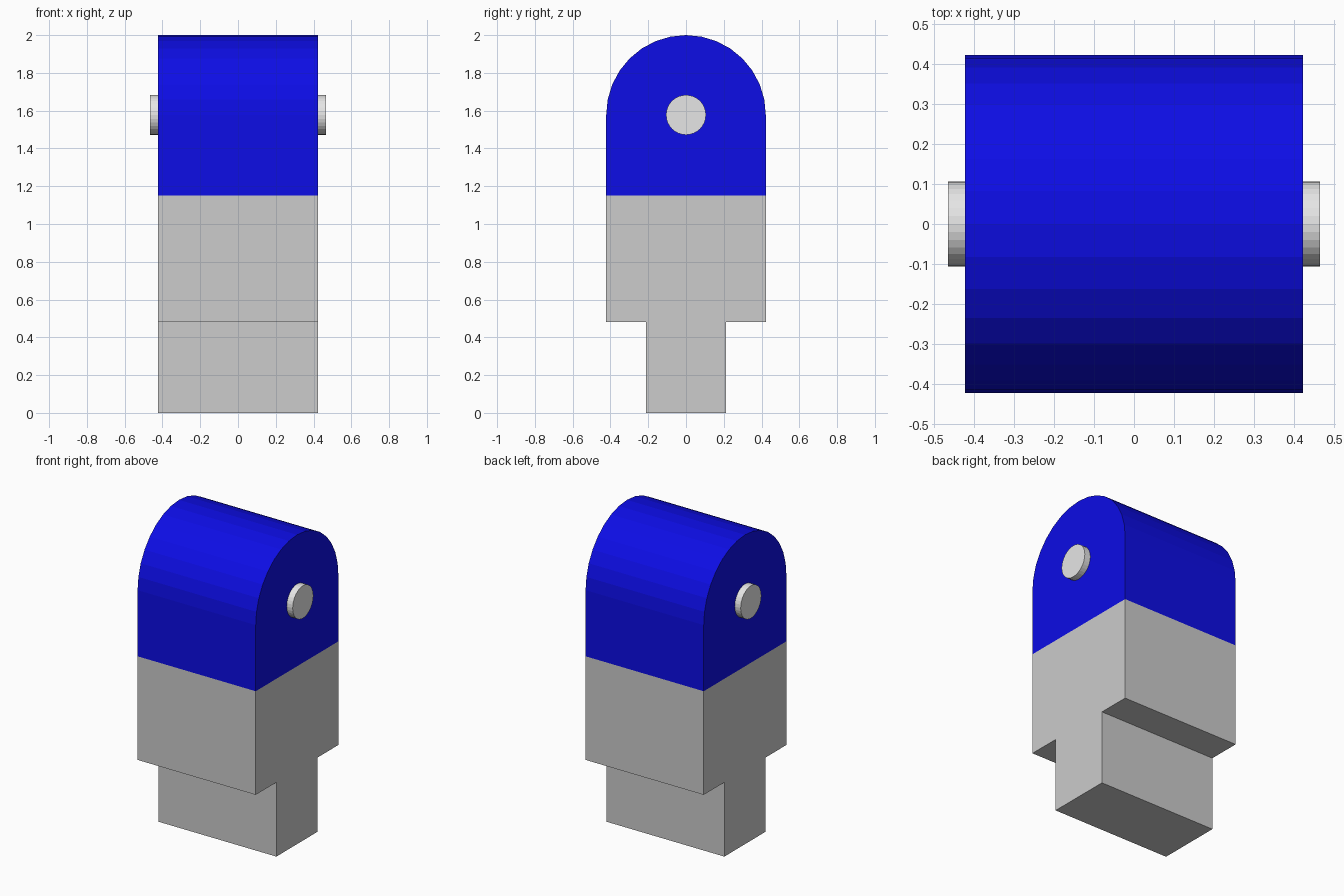
import bpy, bmesh, math

if "Cube" in bpy.data.objects:
    bpy.data.objects.remove(bpy.data.objects["Cube"])

HALF = 0.4225      # half width of the block
SHOULDER = 0.48    # top of the narrow tongue
SPLIT = 1.15       # grey / blue boundary
AXIS_Z = 2 - HALF  # centre of the rounded top and the pin


def srgb(v):
    return v / 12.92 if v <= 0.04045 else ((v + 0.055) / 1.055) ** 2.4


def material(name, r, g, b):
    m = bpy.data.materials.new(name)
    m.diffuse_color = (srgb(r), srgb(g), srgb(b), 1)
    m.use_nodes = True
    m.node_tree.nodes["Principled BSDF"].inputs["Base Color"].default_value = m.diffuse_color
    return m


def extrude_profile(name, points, half_len, mat):
    """Extrude a closed (y, z) outline along x, centred on x = 0."""
    bm = bmesh.new()
    face = bm.faces.new([bm.verts.new((-half_len, y, z)) for y, z in points])
    res = bmesh.ops.extrude_face_region(bm, geom=[face])
    moved = [e for e in res["geom"] if isinstance(e, bmesh.types.BMVert)]
    bmesh.ops.translate(bm, verts=moved, vec=(2 * half_len, 0, 0))
    bmesh.ops.recalc_face_normals(bm, faces=bm.faces)
    mesh = bpy.data.meshes.new(name)
    bm.to_mesh(mesh)
    bm.free()
    mesh.materials.append(mat)
    obj = bpy.data.objects.new(name, mesh)
    bpy.context.collection.objects.link(obj)
    return obj


def arc(radius, steps, sweep):
    return [(radius * math.cos(sweep * i / steps),
             AXIS_Z + radius * math.sin(sweep * i / steps)) for i in range(steps)]


grey = material("grey", 0.8, 0.8, 0.8)
blue = material("blue", 0.05, 0.05, 0.9)
light = material("light grey", 0.9, 0.9, 0.9)

# Grey lower body with the narrow tongue
T = HALF / 2
extrude_profile("lower_body", [
    (-T, 0), (T, 0), (T, SHOULDER), (HALF, SHOULDER), (HALF, SPLIT),
    (-HALF, SPLIT), (-HALF, SHOULDER), (-T, SHOULDER)], HALF, grey)

# Blue rounded head
extrude_profile("rounded_head",
                [(-HALF, SPLIT), (HALF, SPLIT)] + arc(HALF, 16, math.pi) + [(-HALF, AXIS_Z)],
                HALF, blue)

# Pin through the head
extrude_profile("pin", arc(0.1055, 32, 2 * math.pi), 0.465, light)
